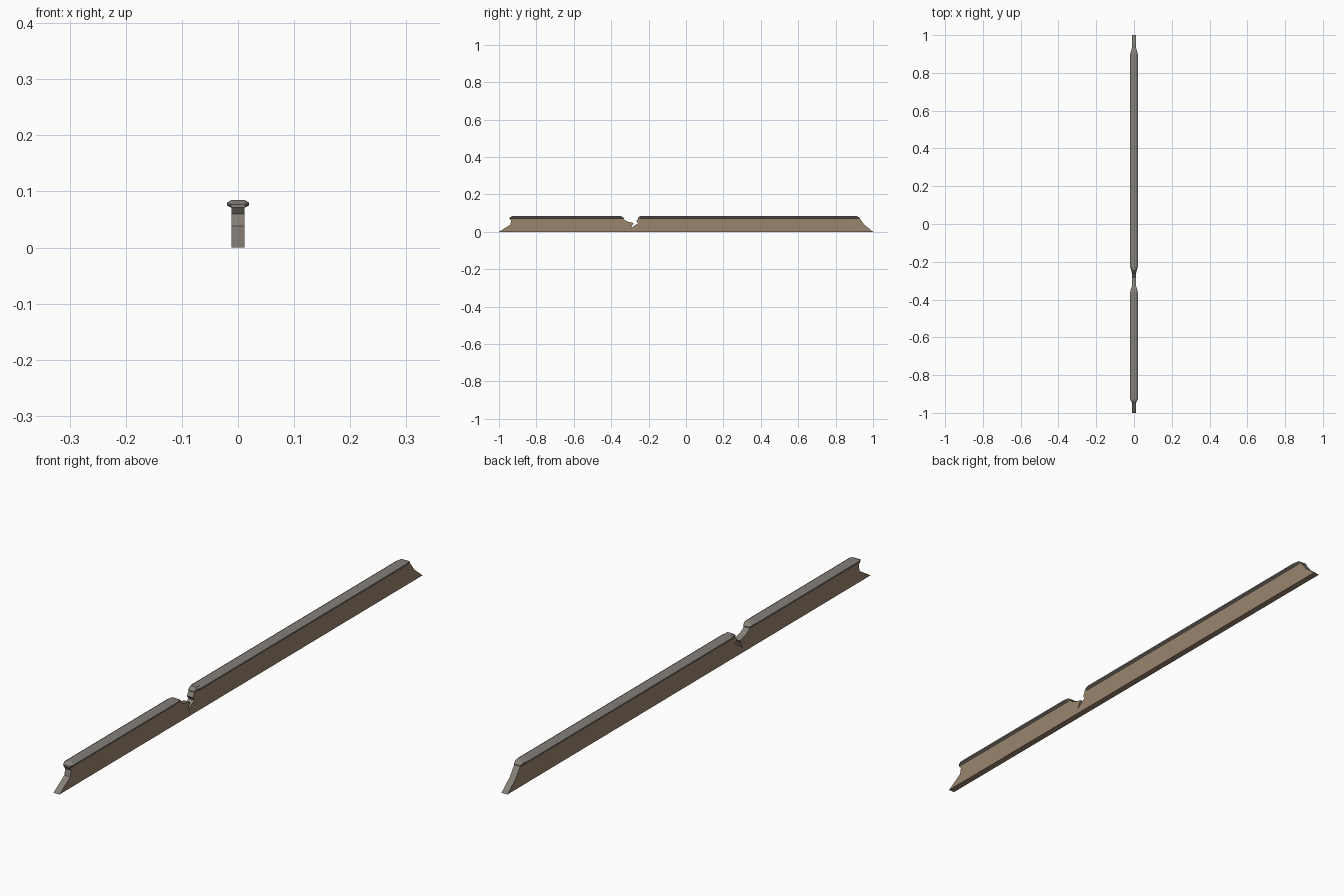
import bpy, bmesh

if "Cube" in bpy.data.objects:
    bpy.data.objects.remove(bpy.data.objects["Cube"])

def material(name, rgb):
    m = bpy.data.materials.new(name)
    m.diffuse_color = (*rgb, 1)
    m.use_nodes = True
    m.node_tree.nodes["Principled BSDF"].inputs["Base Color"].default_value = m.diffuse_color
    return m

BROWN = material("brown plaster", (0.33, 0.235, 0.16))
GREY = material("grey stone", (0.235, 0.215, 0.19))
HALF = 0.0115   # half thickness of the wall
WIDE = 0.02     # half width of the coping

def finish(bm, name, mats):
    bmesh.ops.recalc_face_normals(bm, faces=bm.faces)
    if len(mats) > 1:
        # Sides and underside are brown, broken edges are grey
        for f in bm.faces:
            n = f.normal
            flat_bottom = n.z < -0.9 and f.calc_center_median().z < 0.001
            f.material_index = 0 if abs(n.x) > 0.9 or flat_bottom else 1
    me = bpy.data.meshes.new(name)
    bm.to_mesh(me)
    bm.free()
    for m in mats:
        me.materials.append(m)
    ob = bpy.data.objects.new(name, me)
    bpy.context.collection.objects.link(ob)
    return ob

# Wall: side outline (y, z) with broken ends and a notch, extruded across x
outline = [(-1, 0), (1, 0), (0.955, 0.037), (0.93, 0.07), (0.915, 0.082),
           (-0.248, 0.082), (-0.257, 0.07), (-0.265, 0.057), (-0.257, 0.045),
           (-0.275, 0.034), (-0.293, 0.018), (-0.287, 0.035), (-0.28, 0.047),
           (-0.315, 0.056), (-0.328, 0.064), (-0.345, 0.082), (-0.933, 0.082),
           (-0.944, 0.071), (-0.935, 0.06), (-0.94, 0.038)]
bm = bmesh.new()
rings = [[bm.verts.new((x, y, z)) for y, z in outline] for x in (-HALF, HALF)]
for r in rings:
    bm.faces.new(r)
for i in range(len(outline)):
    j = (i + 1) % len(outline)
    bm.faces.new((rings[0][i], rings[0][j], rings[1][j], rings[1][i]))
finish(bm, "wall", [BROWN, GREY])

# Coping: bevelled strip lofted through stations (y, half width, top height)
def coping(name, stations):
    bm = bmesh.new()
    rings = []
    for y, w, top in stations:
        half = [(HALF, 0.071), (w, min(0.075, top)), (w, min(0.080, top)), (HALF, top)]
        pts = half + [(-x, z) for x, z in reversed(half)]
        rings.append([bm.verts.new((x, y, z)) for x, z in pts])
    for a, b in zip(rings, rings[1:]):
        for i in range(8):
            j = (i + 1) % 8
            bm.faces.new((a[i], a[j], b[j], b[i]))
    bm.faces.new(rings[0])
    bm.faces.new(rings[-1])
    finish(bm, name, [GREY])

coping("front_coping", [(-0.944, 0.013, 0.077), (-0.928, WIDE, 0.085),
                        (-0.36, WIDE, 0.085), (-0.345, 0.017, 0.083),
                        (-0.332, 0.012, 0.074)])
coping("back_coping", [(-0.257, 0.012, 0.075), (-0.245, 0.015, 0.085),
                       (-0.228, WIDE, 0.085), (0.90, WIDE, 0.085),
                       (0.917, 0.016, 0.083), (0.93, 0.012, 0.074)])
